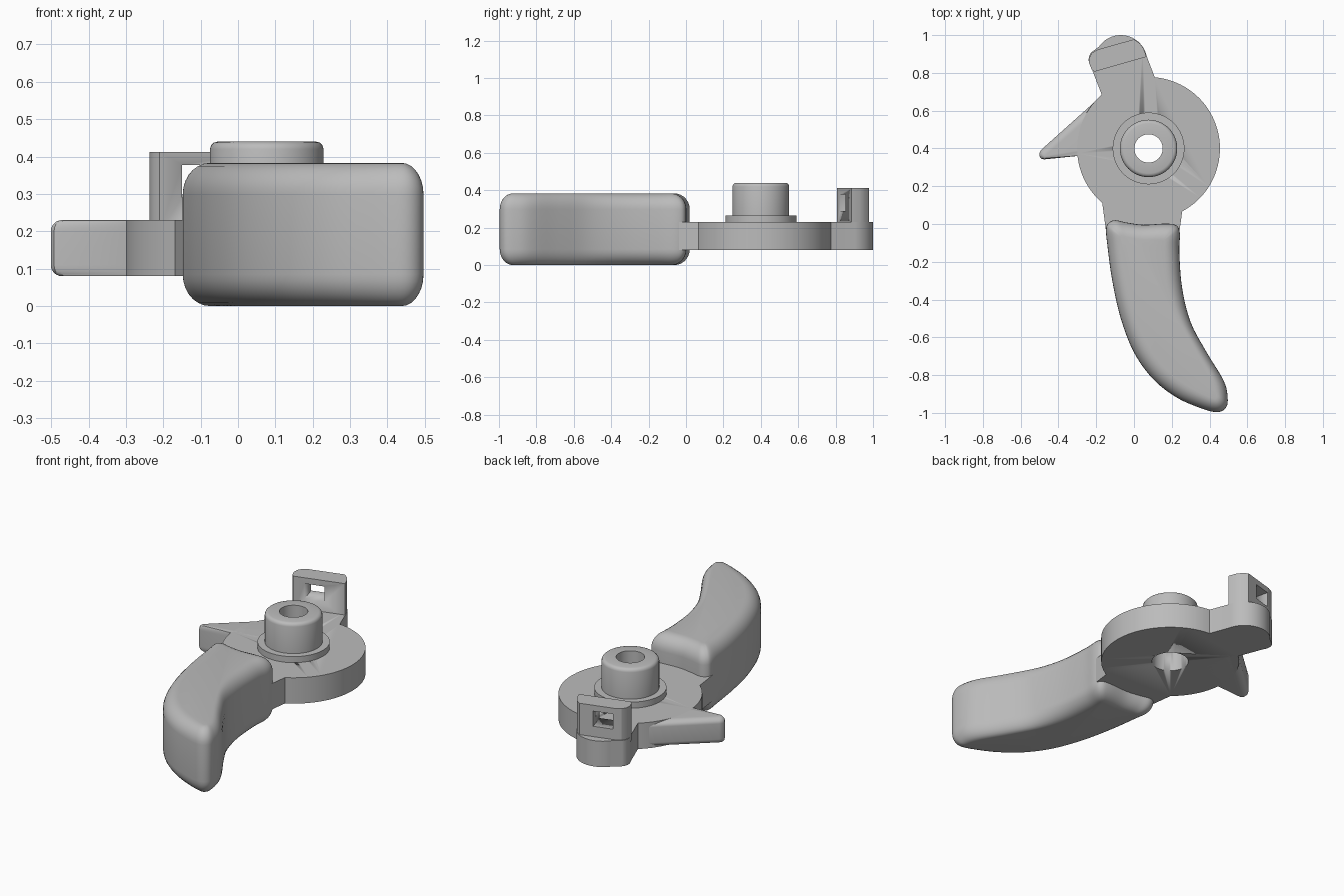
import bpy, bmesh, math
from mathutils import Vector, Matrix

if "Cube" in bpy.data.objects:
    bpy.data.objects.remove(bpy.data.objects["Cube"])

grey = bpy.data.materials.new("plain grey")
grey.diffuse_color = (0.5, 0.5, 0.5, 1)
grey.use_nodes = True
grey.node_tree.nodes["Principled BSDF"].inputs["Base Color"].default_value = grey.diffuse_color


def finish(bm, name, angle=30):
    bmesh.ops.remove_doubles(bm, verts=bm.verts, dist=1e-5)
    bmesh.ops.recalc_face_normals(bm, faces=bm.faces)
    me = bpy.data.meshes.new(name)
    bm.to_mesh(me)
    bm.free()
    ob = bpy.data.objects.new(name, me)
    bpy.context.collection.objects.link(ob)
    me.materials.append(grey)
    bpy.ops.object.select_all(action='DESELECT')
    ob.select_set(True)
    bpy.context.view_layer.objects.active = ob
    bpy.ops.object.shade_smooth_by_angle(angle=math.radians(angle))
    return ob


def stack(name, rings):
    """Skin closed rings of (x, y, z) and cap both ends."""
    bm = bmesh.new()
    vs = [[bm.verts.new(p) for p in r] for r in rings]
    n = len(vs[0])
    for a, b in zip(vs, vs[1:]):
        for i in range(n):
            j = (i + 1) % n
            bm.faces.new((a[i], a[j], b[j], b[i]))
    bm.faces.new(vs[0][::-1])
    bm.faces.new(vs[-1])
    return finish(bm, name)


def prism(name, pts, z0, z1):
    return stack(name, [[(x, y, z) for x, y in pts] for z in (z0, z1)])


def rounded_prism(name, outer, inner, z0, z1, r, steps=7):
    """Prism whose rims roll from the outer outline in to the inner one."""
    levels = []
    for k in range(steps + 1):
        a = math.pi / 2 * k / steps
        levels.append((1 - math.sin(a), z0 + r * (1 - math.cos(a))))
    levels += [(t, z0 + z1 - z) for t, z in levels[::-1]]
    return stack(name, [[(o[0] + (i[0] - o[0]) * t, o[1] + (i[1] - o[1]) * t, z)
                         for o, i in zip(outer, inner)] for t, z in levels])


def smooth_loop(pts, sub=5):
    """Closed Catmull-Rom curve."""
    p = [Vector(q) for q in pts]
    n, out = len(p), []
    for i in range(n):
        a, b, c, d = p[i - 1], p[i], p[(i + 1) % n], p[(i + 2) % n]
        for k in range(sub):
            t = k / sub
            out.append(tuple(0.5 * (2 * b + (c - a) * t + (2 * a - 5 * b + 4 * c - d) * t * t
                                    + (3 * b - a - 3 * c + d) * t ** 3)))
    return out


def arc(cx, cy, r, a0, a1, n):
    return [(cx + r * math.cos(math.radians(a0 + (a1 - a0) * i / n)),
             cy + r * math.sin(math.radians(a0 + (a1 - a0) * i / n))) for i in range(n + 1)]


def cut(ob, cutter):
    m = ob.modifiers.new("cut", 'BOOLEAN')
    m.operation, m.object, m.solver = 'DIFFERENCE', cutter, 'EXACT'
    bpy.ops.object.select_all(action='DESELECT')
    ob.select_set(True)
    bpy.context.view_layer.objects.active = ob
    bpy.ops.object.modifier_apply(modifier=m.name)
    bpy.data.objects.remove(cutter)


CX, CY, R = 0.077, 0.4, 0.378

# Flat body: disc with neck toward the handle and a rounded lug at the back
body = ([(-0.145, -0.06), (0.238, -0.06)]
        + arc(CX, CY, R, -61.9, 85, 40)
        + arc(-0.07, 0.86, 0.14, 12, 146, 18)
        + arc(-0.18, 0.87, 0.06, 140, 215, 8)
        + arc(CX, CY, R, 131, 229.6, 26))
plate = prism("body_plate", body, 0.08, 0.23)
cut(plate, prism("hole_cutter", arc(CX, CY, 0.1, 0, 352.5, 47), 0, 0.4))

# Hub: turned flange and boss with a through bore
prof = [(0.075, 0.225), (0.075, 0.44), (0.132, 0.44), (0.142, 0.437), (0.149, 0.43),
        (0.152, 0.42), (0.152, 0.265), (0.19, 0.265), (0.19, 0.225)]
bm = bmesh.new()
N = 64
rings = [[bm.verts.new((CX + r * math.cos(2 * math.pi * i / N),
                        CY + r * math.sin(2 * math.pi * i / N), z)) for i in range(N)]
         for r, z in prof]
for a, b in zip(rings, rings[1:] + rings[:1]):
    for i in range(N):
        j = (i + 1) % N
        bm.faces.new((a[i], a[j], b[j], b[i]))
finish(bm, "hub")

# Upright catch on the lug, with a window through it
catch = prism("catch", [(-0.21, 0.806), (0.067, 0.885), (0.05, 0.93), (0.03, 0.957), (0.0, 0.978),
                        (-0.19, 0.924), (-0.222, 0.907), (-0.237, 0.88), (-0.237, 0.85),
                        (-0.225, 0.82)], 0.2, 0.412)
w = prism("window_cutter", [(-0.055, -0.2), (0.055, -0.2), (0.055, 0.2), (-0.055, 0.2)], 0.29, 0.378)
w.data.transform(Matrix.Translation((-0.11, 0.885, 0)) @ Matrix.Rotation(math.radians(16), 4, 'Z'))
cut(catch, w)

# Side pointer with rolled outer rim
rounded_prism("pointer",
              [(-0.165, 0.685), (-0.49, 0.394), (-0.5, 0.378), (-0.501, 0.36), (-0.492, 0.346),
               (-0.475, 0.342), (-0.3, 0.36), (-0.1, 0.42)],
              [(-0.135, 0.655), (-0.465, 0.365), (-0.47, 0.363), (-0.471, 0.36), (-0.47, 0.357),
               (-0.465, 0.351), (-0.3, 0.361), (-0.1, 0.42)], 0.08, 0.23, 0.03)

# Curved handle with heavily rounded rims
outer = [(-0.148, -0.03), (-0.14, -0.12), (-0.115, -0.3), (-0.07, -0.5), (0.0, -0.68), (0.1, -0.82),
         (0.22, -0.915), (0.34, -0.97), (0.435, -0.996), (0.485, -0.975), (0.496, -0.92),
         (0.475, -0.83), (0.385, -0.68), (0.3, -0.52), (0.255, -0.34), (0.24, -0.15),
         (0.243, -0.05), (0.225, -0.008), (0.17, 0.002), (0.05, -0.004), (-0.04, 0.008),
         (-0.1, 0.02), (-0.135, 0.005)]
inner = [(-0.075, -0.07), (-0.06, -0.13), (-0.035, -0.29), (0.005, -0.47), (0.07, -0.635),
         (0.16, -0.76), (0.265, -0.845), (0.365, -0.9), (0.425, -0.925), (0.437, -0.92),
         (0.435, -0.9), (0.405, -0.815), (0.315, -0.66), (0.225, -0.49), (0.175, -0.33),
         (0.16, -0.16), (0.165, -0.09), (0.16, -0.08), (0.145, -0.077), (0.05, -0.082),
         (-0.03, -0.072), (-0.06, -0.062), (-0.07, -0.063)]
rounded_prism("handle", smooth_loop(outer), smooth_loop(inner), 0.0, 0.383, 0.085)
